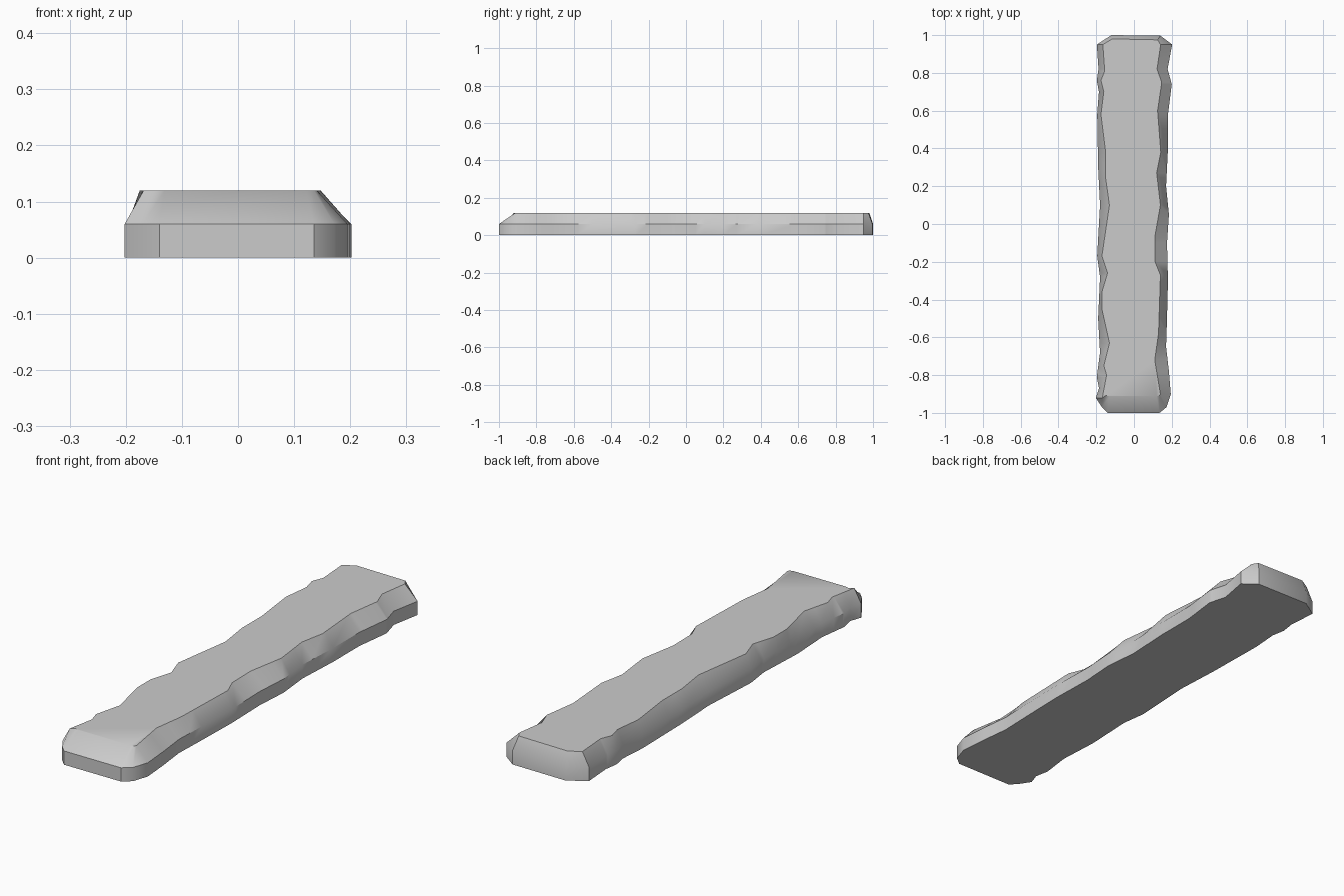
import bpy, bmesh, math

if "Cube" in bpy.data.objects:
    bpy.data.objects.remove(bpy.data.objects["Cube"])

# Wavy long edges as (y, half width), from front to back
right_outer = [(-.9, .195), (-.78, .185), (-.65, .17), (-.5, .175), (-.3, .18), (-.1, .175), (.05, .185),
               (.2, .17), (.4, .18), (.58, .18), (.74, .2), (.82, .178), (.95, .202)]
right_inner = [(-.9, .14), (-.72, .11), (-.58, .13), (-.27, .14), (-.2, .112), (-.07, .11), (.1, .14),
               (.27, .12), (.38, .142), (.6, .125), (.75, .147), (.82, .122), (.94, .14)]
left_outer = [(-.92, .202), (-.87, .185), (-.81, .197), (-.68, .18), (-.5, .19), (-.28, .18), (-.17, .195),
              (.1, .18), (.3, .19), (.58, .195), (.7, .186), (.76, .197), (.82, .188), (.95, .197)]
left_inner = [(-.92, .168), (-.8, .145), (-.75, .16), (-.63, .13), (-.45, .17), (-.36, .17), (-.26, .14),
              (-.17, .17), (.1, .13), (.24, .15), (.38, .15), (.58, .175), (.7, .16), (.76, .175),
              (.81, .155), (.95, .165)]


def width(line, y):
    if y <= line[0][0]:
        return line[0][1]
    for (a, u), (b, v) in zip(line, line[1:]):
        if y <= b:
            return u + (v - u) * (y - a) / (b - a)
    return line[-1][1]


def loop(right, left, front, back):
    rs = sorted({y for y, _ in right_outer + right_inner if -.9 <= y <= .95})
    ls = sorted({y for y, _ in left_outer + left_inner if -.92 <= y <= .95})
    pts = list(front)
    pts += [(width(right, y), y) for y in rs]
    pts += back
    pts += [(-width(left, y), y) for y in reversed(ls)]
    return pts


# Outline of the body and of the chamfered top face
outer = loop(right_outer, left_outer,
             [(-.17, -.97), (-.14, -1), (.135, -1), (.172, -.97)], [(.14, .997), (-.12, 1)])
inner = loop(right_inner, left_inner,
             [(-.15, -.908), (-.13, -.912), (.12, -.912), (.135, -.908)], [(.125, .975), (-.115, .98)])

# Stone plank: straight lower wall, chipped chamfer, flat top
bm = bmesh.new()
rings = [[bm.verts.new((x, y, z)) for x, y in pts]
         for pts, z in ((outer, 0), (outer, .06), (inner, .12))]
n = len(outer)
for a, b in zip(rings, rings[1:]):
    for i in range(n):
        j = (i + 1) % n
        bm.faces.new((a[i], a[j], b[j], b[i]))
bm.faces.new(rings[0][::-1])
bm.faces.new(rings[-1])
bmesh.ops.recalc_face_normals(bm, faces=bm.faces)
mesh = bpy.data.meshes.new("stone_plank")
bm.to_mesh(mesh)
bm.free()
plank = bpy.data.objects.new("stone_plank", mesh)
bpy.context.collection.objects.link(plank)
bpy.context.view_layer.objects.active = plank
plank.select_set(True)
bpy.ops.object.shade_smooth_by_angle(angle=math.radians(35))
